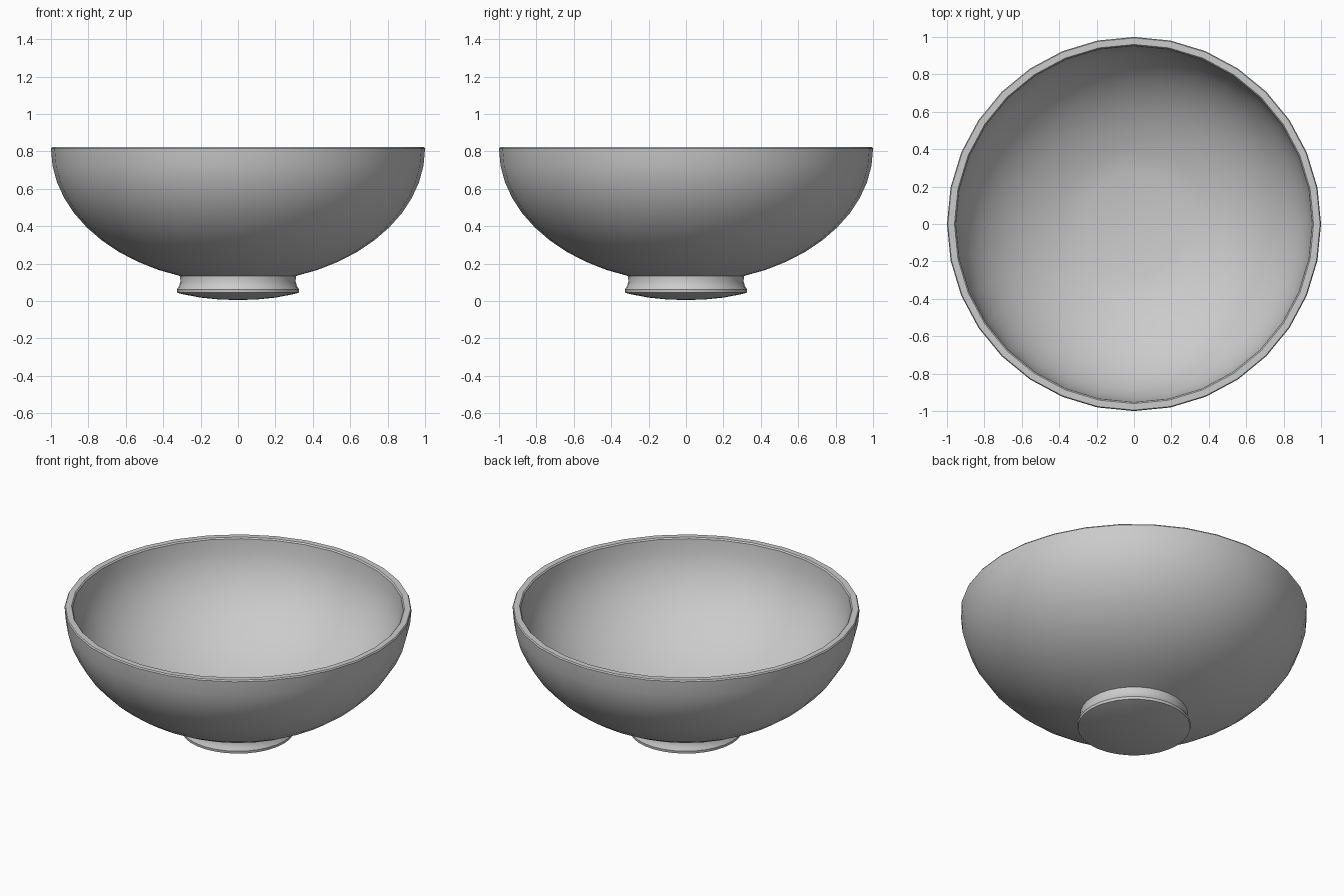
import bpy, bmesh, math

if "Cube" in bpy.data.objects:
    bpy.data.objects.remove(bpy.data.objects["Cube"])

SEGMENTS = 32

glaze = bpy.data.materials.new("pale_grey")
glaze.diffuse_color = (0.6, 0.6, 0.6, 1)
glaze.use_nodes = True
glaze.node_tree.nodes["Principled BSDF"].inputs["Base Color"].default_value = glaze.diffuse_color


def lathe(name, profile):
    """Spin an (r, z) profile around the z axis; r = 0 becomes a pole."""
    bm = bmesh.new()
    rings = []
    for r, z in profile:
        if r == 0:
            rings.append([bm.verts.new((0, 0, z))] * SEGMENTS)
        else:
            rings.append([bm.verts.new((r * math.cos(a), r * math.sin(a), z))
                          for a in (2 * math.pi * i / SEGMENTS for i in range(SEGMENTS))])
    for a, b in zip(rings, rings[1:]):
        for i in range(SEGMENTS):
            j = (i + 1) % SEGMENTS
            bm.faces.new(list(dict.fromkeys((a[i], a[j], b[j], b[i]))))
    bmesh.ops.recalc_face_normals(bm, faces=bm.faces)
    mesh = bpy.data.meshes.new(name)
    bm.to_mesh(mesh)
    bm.free()
    mesh.materials.append(glaze)
    obj = bpy.data.objects.new(name, mesh)
    bpy.context.collection.objects.link(obj)
    bpy.ops.object.select_all(action='DESELECT')
    obj.select_set(True)
    bpy.context.view_layer.objects.active = obj
    bpy.ops.object.shade_smooth_by_angle(angle=math.radians(35))


def arc(radius, depth, r_min, steps=10):
    """Quarter ellipse from r_min at the bottom up to the rim."""
    start = math.asin(r_min / radius)
    angles = [start + (math.pi / 2 - start) * i / steps for i in range(steps + 1)]
    return [(radius * math.sin(t), 0.815 - depth * math.cos(t)) for t in angles]


# Bowl: outer wall, softened rim, inner wall, flat floor; foot ring and shallow domed base
foot = [(0, 0.005), (0.1, 0.008), (0.2, 0.018), (0.29, 0.035), (0.325, 0.044),
        (0.327, 0.06), (0.315, 0.08), (0.308, 0.105)]
outer = arc(1.0, 0.717, 0.31)
rim = [(0.995, 0.823), (0.96, 0.823)]
inner = arc(0.953, 0.665, 0.28)[::-1]
lathe("bowl", foot + outer + rim + inner + [(0, inner[-1][1])])
